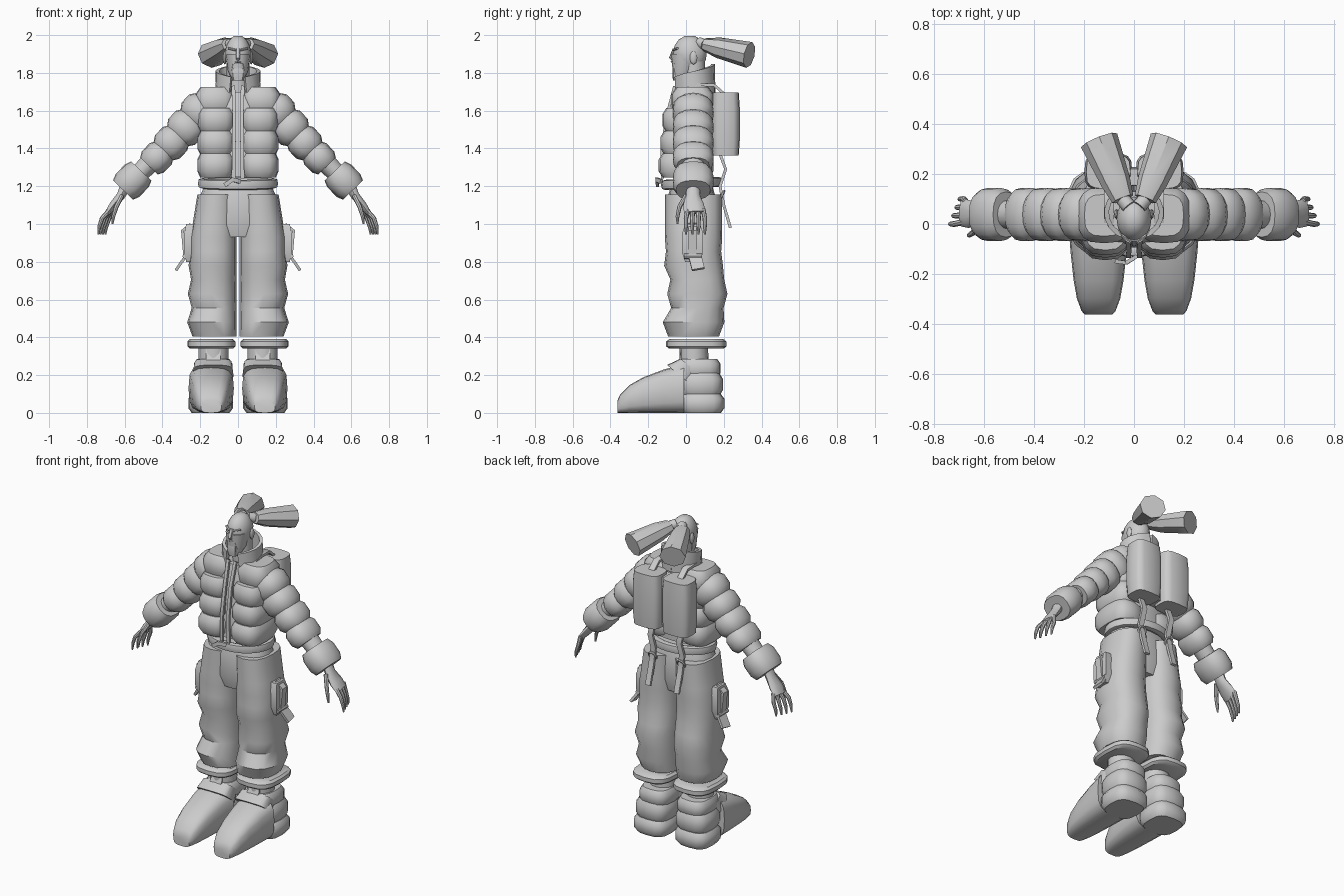
import bpy, bmesh, math
from mathutils import Vector

if "Cube" in bpy.data.objects:
    bpy.data.objects.remove(bpy.data.objects["Cube"])

X, Y, Z = Vector((1, 0, 0)), Vector((0, 1, 0)), Vector((0, 0, 1))
shade = (.6, .6, .6, 1)
grey = bpy.data.materials.new("plain grey")
grey.use_nodes = True
grey.diffuse_color = shade
grey.node_tree.nodes["Principled BSDF"].inputs["Base Color"].default_value = shade


def section(centre, tangent, wide, half_width, half_depth, sides, power):
    """Points of a rounded outline around a centre."""
    tangent = tangent.normalized()
    across = (wide - tangent * wide.dot(tangent)).normalized()
    deep = tangent.cross(across)
    points = []
    for k in range(sides):
        angle = math.tau * (k + (.5 if sides == 4 else 0)) / sides
        c, s = (math.copysign(abs(f) ** (2 / power), f) for f in (math.cos(angle), math.sin(angle)))
        points.append(centre + across * c * half_width + deep * s * half_depth)
    return points


def sweep(name, path, sizes, wide=X, axis=None, sides=16, power=2, mirror=True, closed=False):
    """Skin rounded sections along a path; one size for all or one for each point."""
    centres = [Vector(p) for p in path]
    if isinstance(sizes, tuple):
        sizes = [sizes] * len(centres)
    last = len(centres) - 1
    bm = bmesh.new()
    rings = []
    for i, (centre, size) in enumerate(zip(centres, sizes)):
        if closed:
            tangent = centres[(i + 1) % len(centres)] - centres[i - 1]
        else:
            tangent = centres[min(i + 1, last)] - centres[max(i - 1, 0)]
        outline = section(centre, axis or tangent, wide, *size, sides, power)
        rings.append([bm.verts.new(p) for p in outline])
    pairs = list(zip(rings, rings[1:]))
    if closed:
        pairs.append((rings[-1], rings[0]))
    else:
        bm.faces.new(rings[0])
        bm.faces.new(rings[-1])
    for ring, following in pairs:
        for k in range(sides):
            j = (k + 1) % sides
            bm.faces.new((ring[k], ring[j], following[j], following[k]))
    bmesh.ops.recalc_face_normals(bm, faces=bm.faces)
    mesh = bpy.data.meshes.new(name)
    bm.to_mesh(mesh)
    bm.free()
    mesh.materials.append(grey)
    ob = bpy.data.objects.new(name, mesh)
    bpy.context.collection.objects.link(ob)
    bpy.ops.object.select_all(action='DESELECT')
    ob.select_set(True)
    bpy.context.view_layer.objects.active = ob
    bpy.ops.object.shade_smooth_by_angle(angle=math.radians(40))
    if mirror:
        ob.modifiers.new("Mirror", 'MIRROR').use_mirror_merge = False


def puff(name, centre, size, along=Z, wide=X, pinch=.85, power=3, **options):
    """Padded block: half width, half depth and half length, pinched at both ends."""
    width, depth, length = size
    steps = ((-1, pinch), (-.5, 1), (.5, 1), (1, pinch))
    path = [Vector(centre) + along * length * step for step, _ in steps]
    sweep(name, path, [(width * f, depth * f) for _, f in steps],
          wide=wide, axis=along, power=power, **options)


def ball(name, centre, size, **options):
    """Stretched sphere from half sizes."""
    angles = [math.pi * (k + .2) / 8 for k in range(8)]
    path = [Vector(centre) - Z * size[2] * math.cos(a) for a in angles]
    sweep(name, path, [(size[0] * math.sin(a), size[1] * math.sin(a)) for a in angles], axis=Z, **options)


def strap(name, path, half, wide=X, **options):
    """Flat band of constant width."""
    sweep(name, path, (half, .008), wide=wide, sides=4, power=20, **options)


def mix(start, end, amount):
    return Vector(start).lerp(Vector(end), amount)


# Head and face
ball("skull", centre=(0, .02, 1.9), size=(.07, .09, .1), mirror=False)
sweep("jaw", [(0, -.03, 1.76), (0, -.01, 1.81), (0, 0, 1.9)], [(.03, .04), (.054, .06), (.066, .08)],
      axis=Z, mirror=False)
sweep("neck", [(0, .05, 1.6), (0, .04, 1.86)], (.06, .06), mirror=False)
sweep("nose", [(0, -.06, 1.93), (0, -.08, 1.88), (0, -.06, 1.86)], (.011, .01), axis=Z, sides=8, mirror=False)
sweep("brow", [(.01, -.07, 1.92), (.05, -.045, 1.93)], (.006, .007), sides=6, wide=Z)
sweep("moustache", [(0, -.075, 1.86), (.025, -.06, 1.85), (.03, -.05, 1.81)], (.006, .008), sides=6, wide=Z)
puff("beard", centre=(0, -.045, 1.8), size=(.032, .027, .04), sides=8, mirror=False)
ball("ear", centre=(.07, .04, 1.88), size=(.01, .02, .035), sides=8)

# Twin tails of hair
tail_root, tail_end = (.045, .1, 1.95), (.14, .335, 1.895)
sweep("hair_tie", [(.02, .07, 1.96), tail_root], (.03, .03), sides=10)
sweep("hair_tail", [mix(tail_root, tail_end, t) for t in (0, .3, 1)],
      [(.045, .035), (.06, .055), (.078, .07)], sides=8)

# Jacket core, quilted halves, collar and front strips
sweep("jacket_core", [(0, .02, 1.25), (0, .03, 1.6), (0, .04, 1.7)], [(.17, .115), (.18, .11), (.12, .09)],
      axis=Z, power=2.6, mirror=False)
for i in range(3):
    puff(f"jacket_quilt_{i + 1}", centre=(.115, .005 * i, 1.31 + .12 * i),
         size=(.1, .145 - .005 * i, .063))
puff("jacket_yoke", centre=(.12, .035, 1.65), size=(.105, .112, .075), pinch=.75)
arc = [k / 8 for k in range(9)]
turn = [.35 + (math.pi - .35) * s for s in arc]
sweep("collar", [(.11 * math.sin(t), .045 - .1 * math.cos(t), 1.735 + .035 * s) for s, t in zip(arc, turn)],
      [(.045 + .035 * s, .01) for s in arc], wide=Z, sides=4, power=20)
strap("zip_strip", [(.024, -.125, 1.24), (.022, -.128, 1.4), (.02, -.1, 1.58), (.025, -.06, 1.73)], .01)

# Sleeves: shrinking puffs along one slanted line, then a large cuff
slant = Vector((.69, 0, -.72))
shoulder, forearm, wrist = (.2, .038, 1.59), (.43, .038, 1.35), (.6, .038, 1.19)
sweep("sleeve_core", [shoulder, wrist], [(.08, .07), (.05, .045)], wide=Y)
for i in range(4):
    puff(f"sleeve_puff_{i + 1}", mix(shoulder, forearm, i / 3), size=(.107, .108 - .009 * i, .06),
         along=slant, wide=Y, pinch=.8, power=2.4)
puff("sleeve_cuff", centre=(.56, .038, 1.23), size=(.107, .087, .07), along=slant, wide=Y, power=2.4)

# Hands
sweep("palm", [wrist, (.62, .037, 1.15), (.66, .04, 1.1), (.69, .045, 1.06)],
      [(.035, .03), (.038, .024), (.056, .022), (.055, .015)], wide=Y, sides=10)
taper = [(r, r) for r in (.013, .012, .01, .005)]
for i in range(4):
    y, tip = i / 30, .74 - i / 80
    sweep(f"finger_{i + 1}", [(.675, .01 + y * .8, 1.08), (tip - .02, y, 1.03), (tip - .005, y, .985),
                              (tip, y, .945)], taper, wide=Y, sides=8)
sweep("thumb", [(.615, 0, 1.15), (.645, -.035, 1.09), (.66, -.045, 1.04), (.665, -.045, 1)],
      taper, wide=Y, sides=8)

# Belt and its tie
circle = [(math.cos(a), math.sin(a)) for a in (math.tau * k / 24 for k in range(24))]
sweep("belt", [(.19 * c, .03 + .14 * s, 1.215 + .008 * s) for c, s in circle], (.027, .022),
      wide=Z, sides=8, power=3, mirror=False, closed=True)
strap("belt_tie", [(.01, -.13, 1.225), (-.03, -.155, 1.235), (-.07, -.15, 1.205)], .012, wide=Z, mirror=False)

# Trousers: legs bag out in folds that fade with height
puff("trouser_seat", centre=(0, .03, 1.07), size=(.205, .127, .14), power=2.6, mirror=False)
path, sizes = [], []
for k in range(11):
    z = .405 + .075 * k
    fold = (-1) ** k * .015 * max(0, 1 - k / 8)
    width = .124 - fold / 2 - .08 * max(0, z - .9)
    path.append((width + .008, .06 if .5 < z < .75 else .04, z))
    sizes.append((width, .15 - fold))
sweep("trouser_leg", path, sizes, axis=Z, power=2.4)
puff("leg_cuff", centre=(.141, .055, .365), size=(.127, .16, .025), pinch=.9)

# Side pockets with hanging tabs
puff("side_pocket", centre=(.25, .035, .9), size=(.036, .058, .1), sides=4, pinch=.7, power=20)
strap("pocket_strap", [(.25, .035, 1), (.294, .035, .965), (.282, .035, .83)], .022, wide=Y)
sweep("pocket_buckle", [(.28, -.01, .83), (.28, .085, .83)], (.014, .014), sides=8)
strap("pocket_tab", [(.27, .045, .84), (.325, .065, .76)], .035, wide=Y)

# Lower legs and boots: the boot rises and widens from the toe
sweep("shin", [(.13, .045, .2), (.13, .04, .38)], (.08, .076))
path, sizes = [], []
for s in (.02, .06, .2, .4, .7, 1):
    height = .13 * s ** .35
    path.append((.142, .36 * s - .37, height))
    sizes.append((.12 * s ** .2, height))
sweep("boot", path, sizes, axis=Y, power=3.2)
puff("boot_heel", centre=(.145, .085, .05), size=(.118, .118, .05))
puff("boot_ankle", centre=(.14, .08, .15), size=(.112, .115, .06))
puff("boot_top", centre=(.132, .065, .235), size=(.102, .118, .05))
sweep("boot_strap", [(.132, -.035, .2), (.132, .01, .255)], [(.108, .085), (.1, .05)], power=4)
strap("boot_tongue", [(.13, -.06, .24), (.13, -.025, .29), (.13, -.015, .35)], .04)

# Twin backpack with shoulder and hanging straps
puff("backpack_pod", centre=(.103, .21, 1.53), size=(.096, .075, .167), pinch=.92, power=3.5)
puff("backpack_bridge", centre=(0, .18, 1.53), size=(.05, .05, .15), sides=4, power=20, mirror=False)
strap("shoulder_strap", [(.1, .2, 1.69), (.1, .15, 1.735), (.1, .06, 1.738), (.1, -.04, 1.7)], .02)
strap("hanging_strap", [(.1, .18, 1.37), (.1, .21, 1.29), (.1, .18, 1.2), (.1, .2, 1.1), (.1, .235, .98)], .018)
sweep("strap_ring", [(.1 + .024 * c, .19 + .012 * s, 1.15 + .024 * s) for c, s in circle], (.007, .007),
      wide=Y, sides=6, closed=True)
